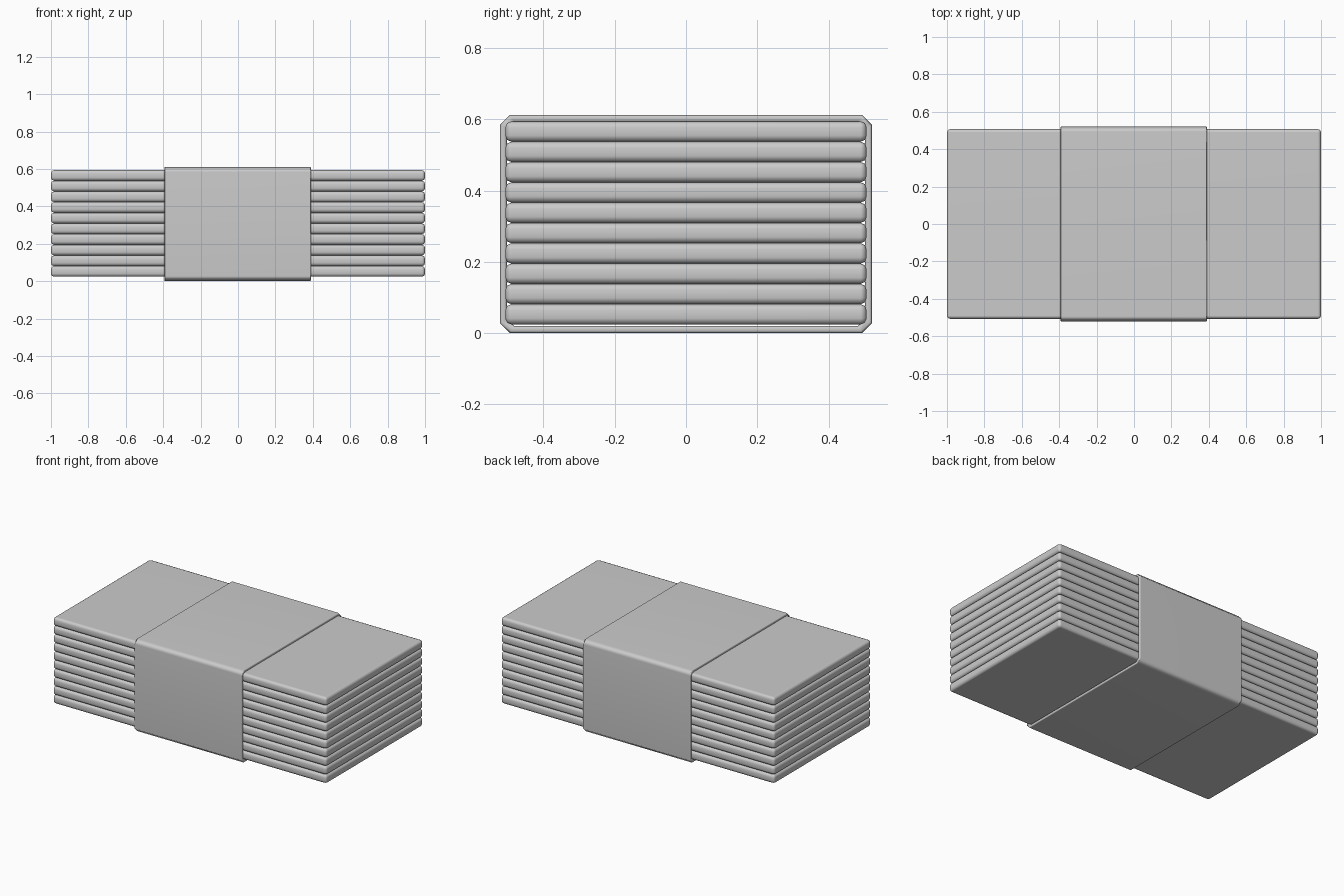
import bpy, bmesh
from mathutils import Vector

if "Cube" in bpy.data.objects:
    bpy.data.objects.remove(bpy.data.objects["Cube"], do_unlink=True)

# One plain grey for everything
grey = bpy.data.materials.new("paper_grey")
grey.use_nodes = True
colour = (0.6, 0.6, 0.6, 1)
grey.diffuse_color = colour
grey.node_tree.nodes["Principled BSDF"].inputs["Base Color"].default_value = colour


def finish(bm, name):
    bmesh.ops.recalc_face_normals(bm, faces=bm.faces)
    for face in bm.faces:
        face.smooth = True
    mesh = bpy.data.meshes.new(name)
    bm.to_mesh(mesh)
    bm.free()
    mesh.materials.append(grey)
    obj = bpy.data.objects.new(name, mesh)
    bpy.context.collection.objects.link(obj)
    return obj


def soften(obj, width, segments):
    bevel = obj.modifiers.new("soft_edges", "BEVEL")
    bevel.width = width
    bevel.segments = segments
    bevel.limit_method = "ANGLE"
    bevel.angle_limit = 1.0
    obj.modifiers.new("flat_faces", "WEIGHTED_NORMAL")


def bundle(name, length, depth, height, z):
    bm = bmesh.new()
    bmesh.ops.create_cube(bm, size=1)
    bmesh.ops.scale(bm, vec=(length, depth, height), verts=bm.verts)
    bmesh.ops.translate(bm, vec=(0, 0, z), verts=bm.verts)
    soften(finish(bm, name), 0.017, 2)


def octagon(half_y, low, high, cut):
    # Rectangle in the y-z plane with its corners cut off
    return [(half_y, low + cut), (half_y, high - cut),
            (half_y - cut, high), (cut - half_y, high),
            (-half_y, high - cut), (-half_y, low + cut),
            (cut - half_y, low), (half_y - cut, low)]


def wrapper(name, x0, x1, outer, inner):
    # Hollow sleeve: outer and inner walls joined by rims at both ends
    bm = bmesh.new()
    loops = [[bm.verts.new(Vector((x, y, z))) for y, z in ring]
             for x, ring in ((x0, outer), (x1, outer), (x1, inner), (x0, inner))]
    for i in range(4):
        a, b = loops[i], loops[(i + 1) % 4]
        for j in range(8):
            k = (j + 1) % 8
            bm.faces.new((a[j], a[k], b[k], b[j]))
    soften(finish(bm, name), 0.005, 1)


# Stack of ten flat bundles
count, bottom, top = 10, 0.024, 0.594
pitch = (top - bottom) / count
for i in range(count):
    bundle(f"paper_bundle_{i + 1}", 2.0, 1.014, pitch, bottom + (i + 0.5) * pitch)

# Paper band around the middle
wrapper("paper_band", -0.394, 0.391,
        octagon(0.522, 0.0, 0.612, 0.028),
        octagon(0.503, 0.02, 0.592, 0.02))
